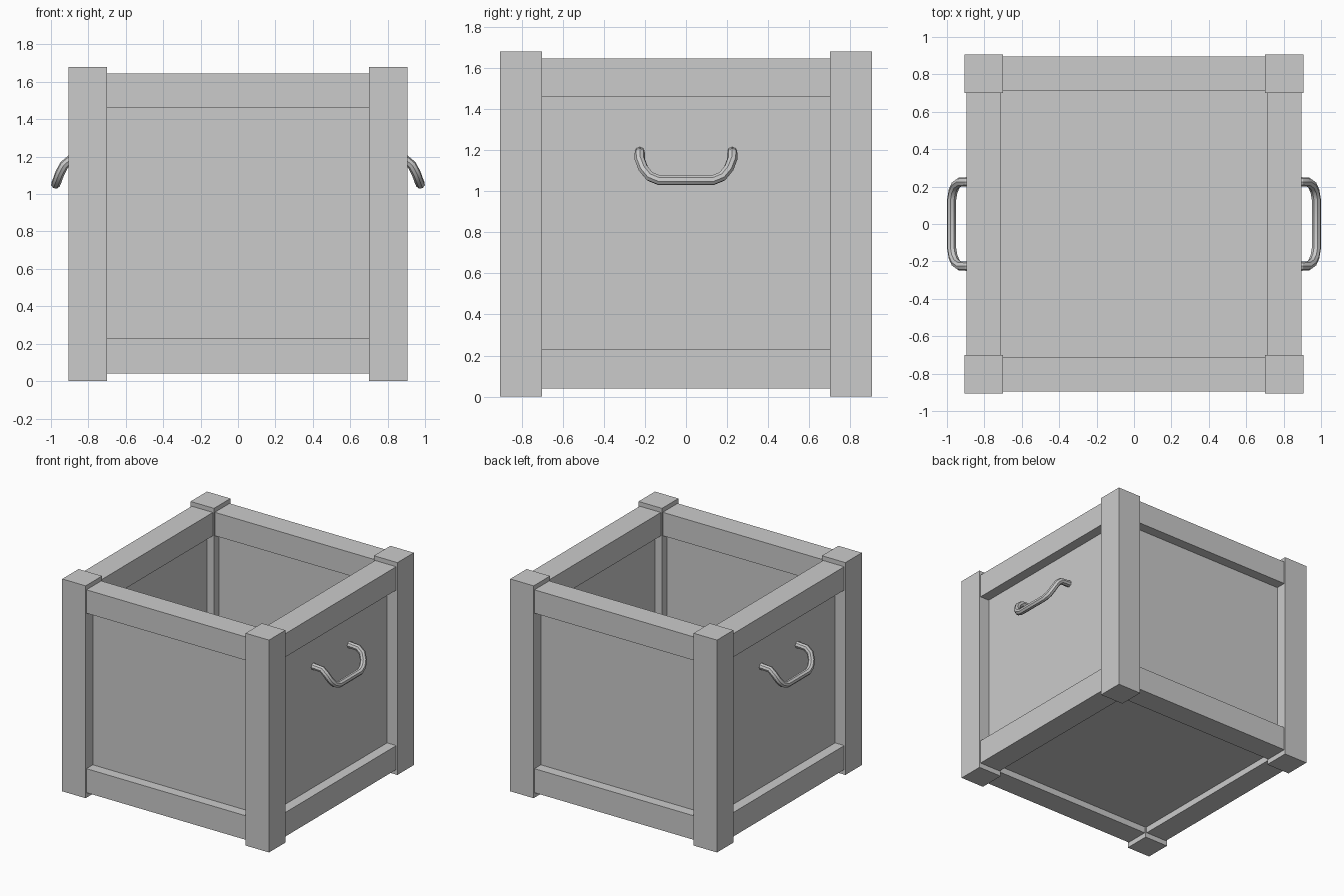
import bpy
from mathutils import Vector

cube = bpy.data.objects.get("Cube")
if cube:
    bpy.data.objects.remove(cube, do_unlink=True)

GREY = (0.6, 0.6, 0.6, 1)
grey = bpy.data.materials.new("plain grey")
grey.use_nodes = True
grey.diffuse_color = GREY
grey.node_tree.nodes["Principled BSDF"].inputs["Base Color"].default_value = GREY


def box(name, low, high):
    low, high = Vector(low), Vector(high)
    bpy.ops.mesh.primitive_cube_add(size=1, location=(low + high) / 2)
    obj = bpy.context.object
    obj.name = name
    obj.scale = high - low
    bpy.ops.object.transform_apply(location=True, rotation=False, scale=True)
    obj.data.materials.append(grey)


def wall_box(name, side, inner, outer, half, z0, z1):
    """Box lying along one wall, between two distances from the centre."""
    a, b = sorted((side[1] * inner, side[1] * outer))
    if side[0] == "x":
        box(name, (a, -half, z0), (b, half, z1))
    else:
        box(name, (-half, a, z0), (half, b, z1))


# Corner posts
POST_IN, POST_OUT = 0.70, 0.905
for sx, xname in ((1, "left"), (-1, "right")):
    for sy, yname in ((-1, "front"), (1, "back")):
        xs = sorted((sx * POST_IN, sx * POST_OUT))
        ys = sorted((sy * POST_IN, sy * POST_OUT))
        box(f"{yname}_{xname}_post", (xs[0], ys[0], 0), (xs[1], ys[1], 1.68))

# Rails and recessed panels on the four walls
walls = {"left": ("x", 1), "right": ("x", -1), "front": ("y", -1), "back": ("y", 1)}
for name, side in walls.items():
    wall_box(name + "_bottom_rail", side, 0.71, 0.895, 0.705, 0.04, 0.23)
    wall_box(name + "_top_rail", side, 0.71, 0.895, 0.705, 1.46, 1.645)
    wall_box(name + "_panel", side, 0.76, 0.815, 0.72, 0.20, 1.49)

# Floor
box("floor", (-0.73, -0.73, 0.09), (0.73, 0.73, 0.145))

# Bent tube handles
half_path = [(0.81, 0.225, 1.19), (0.895, 0.225, 1.185), (0.93, 0.225, 1.155),
             (0.953, 0.208, 1.11), (0.967, 0.177, 1.072), (0.975, 0.13, 1.053)]
path = half_path + [(x, -y, z) for x, y, z in reversed(half_path)]
for sx, name in ((1, "left_handle"), (-1, "right_handle")):
    curve = bpy.data.curves.new(name, "CURVE")
    curve.dimensions = "3D"
    curve.bevel_depth = 0.025
    curve.bevel_resolution = 2
    curve.use_fill_caps = True
    spline = curve.splines.new("POLY")
    spline.points.add(len(path) - 1)
    for point, (x, y, z) in zip(spline.points, path):
        point.co = (sx * x, y, z, 1)
    curve.materials.append(grey)
    handle = bpy.data.objects.new(name, curve)
    bpy.context.collection.objects.link(handle)
    bpy.ops.object.select_all(action="DESELECT")
    handle.select_set(True)
    bpy.context.view_layer.objects.active = handle
    bpy.ops.object.convert(target="MESH")
    bpy.ops.object.shade_smooth_by_angle()
